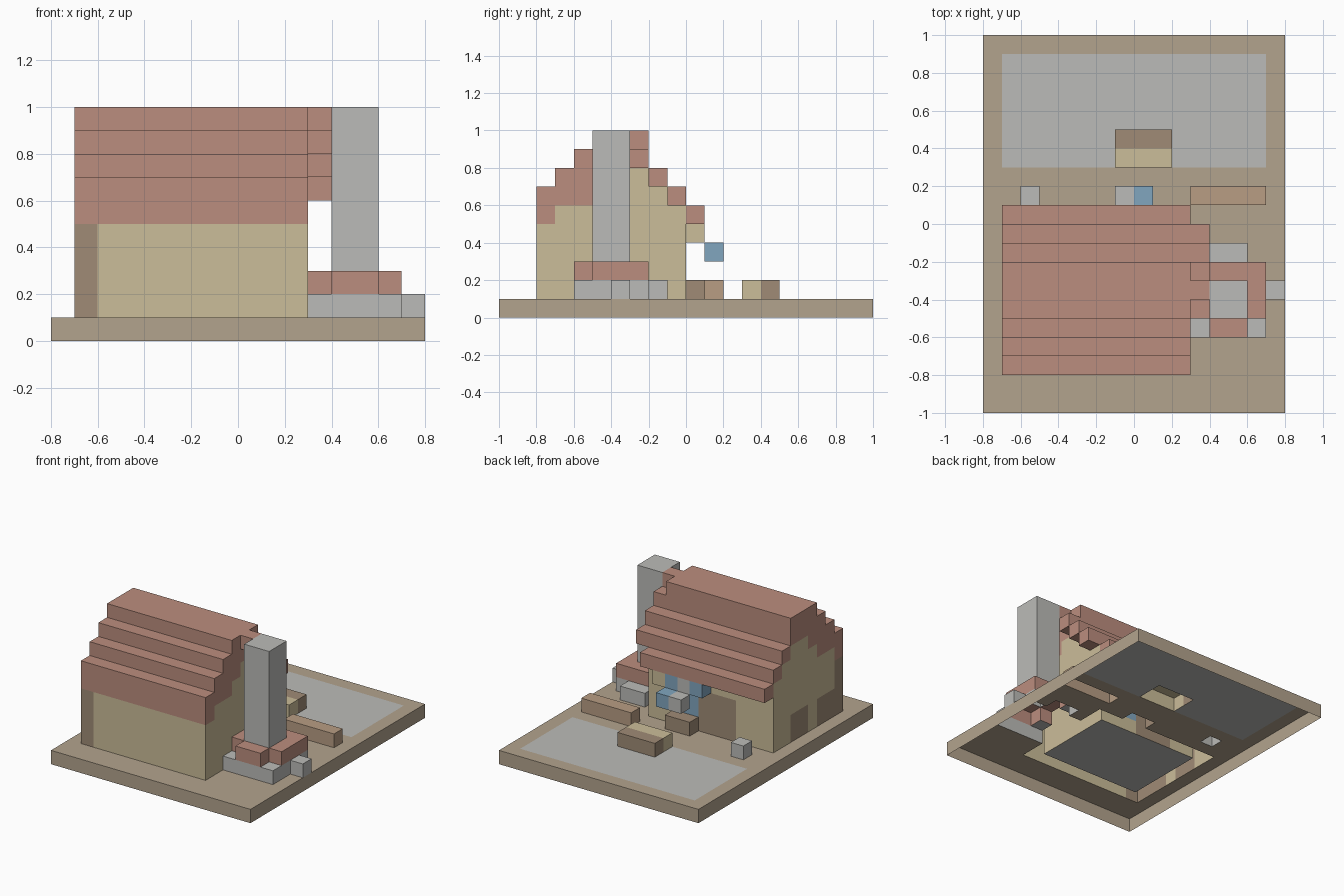
import bpy
import bmesh
from mathutils import Vector

if "Cube" in bpy.data.objects:
    bpy.data.objects.remove(bpy.data.objects["Cube"])

U = 0.1                      # block size
cells = {}                   # block position -> part name


def fill(part, x, y, z):
    """Fill a box of blocks; each range is (start, end) in block units."""
    for i in range(*x):
        for j in range(*y):
            for k in range(*z):
                cells[(i, j, k)] = part


# Ground slab, paved yard and indoor floor
fill("ground_slab", (-8, 8), (-10, 10), (0, 1))
fill("yard_paving", (-7, 7), (3, 9), (0, 1))
fill("indoor_floor", (-6, 2), (-7, -1), (0, 1))

# Front and back walls
fill("house_walls", (-7, 3), (-8, -7), (1, 5))
fill("house_walls", (-7, 3), (-1, 0), (1, 6))
# Stepped gable walls
for x in (-7, 2):
    fill("house_walls", (x, x + 1), (-8, 0), (1, 5))
    for s in range(4):
        fill("house_walls", (x, x + 1), (-7 + s, -s), (5 + s, 6 + s))

# Timber post, door and side timbers
fill("corner_post", (-7, -6), (-8, -7), (1, 5))
fill("door", (-4, -1), (-1, 0), (1, 4))
fill("side_timbers", (-7, -6), (-4, -2), (1, 3))
fill("side_timbers", (-7, -6), (-7, -5), (1, 3))
fill("window", (-1, 1), (-1, 0), (2, 4))

# Stepped roof with a side overhang on the back slope
for s in range(5):
    fill("roof", (-7, 3), (-8 + max(s - 1, 0), -6 + s - (s == 0)), (5 + s, 6 + s))
    fill("roof", (-7, 4 if s else 3), (-s, 1 - s), (5 + s, 6 + s))
fill("roof", (-7, 3), (-5, -3), (9, 10))

# Forge: stone footing, brick collar, chimney
fill("chimney_footing", (3, 7), (-6, -2), (1, 2))
fill("chimney_footing", (4, 6), (-2, -1), (1, 2))
fill("chimney_footing", (7, 8), (-4, -3), (1, 2))
fill("brick_collar", (3, 7), (-5, -2), (2, 3))
fill("brick_collar", (4, 6), (-6, -5), (2, 3))
del cells[(3, -3, 2)]
fill("chimney", (4, 6), (-5, -3), (2, 10))

# Striped awning over the window
for x in range(-2, 1):
    fill("awning_pale" if x == -1 else "awning_blue", (x, x + 1), (0, 1), (4, 5))
fill("awning_beam", (1, 2), (0, 1), (4, 5))
fill("awning_pale", (-1, 0), (1, 2), (3, 4))
fill("awning_blue", (0, 1), (1, 2), (3, 4))

# Yard furniture
fill("window_bench", (-1, 1), (0, 1), (1, 2))
fill("planter", (3, 7), (1, 2), (1, 2))
fill("table_top", (-1, 2), (3, 4), (1, 2))
fill("table_seat", (-1, 2), (4, 5), (1, 2))
fill("stone_block", (-6, -5), (1, 2), (1, 2))

TAN, WOOD, STONE = (0.60, 0.51, 0.32), (0.35, 0.26, 0.18), (0.50, 0.50, 0.48)
BRICK, BLUE, EARTH = (0.50, 0.27, 0.21), (0.22, 0.38, 0.52), (0.45, 0.37, 0.27)
COLOURS = {
    "ground_slab": EARTH, "yard_paving": STONE, "indoor_floor": STONE,
    "house_walls": TAN, "corner_post": WOOD, "door": WOOD, "side_timbers": WOOD,
    "window": BLUE, "roof": BRICK, "chimney_footing": STONE, "brick_collar": BRICK,
    "chimney": STONE, "awning_pale": STONE, "awning_blue": BLUE,
    "awning_beam": TAN, "window_bench": WOOD, "planter": (0.48, 0.34, 0.23),
    "table_top": TAN, "table_seat": WOOD, "stone_block": STONE,
}


def build(part, colour):
    """Make one object from the exposed block faces; the underside stays open."""
    bm = bmesh.new()
    for cell in [c for c, p in cells.items() if p == part]:
        for axis in range(3):
            for sign in (-1, 1):
                n = Vector((0, 0, 0))
                n[axis] = sign
                near = tuple(int(a + b) for a, b in zip(cell, n))
                if near in cells or near[2] < 0:
                    continue
                a, b = Vector((0, 0, 0)), Vector((0, 0, 0))
                a[(axis + 1) % 3] = b[(axis + 2) % 3] = 0.5
                if sign < 0:
                    a, b = b, a
                mid = Vector(cell) + Vector((0.5, 0.5, 0.5)) + n * 0.5
                bm.faces.new([bm.verts.new((mid + p) * U)
                              for p in (-a - b, a - b, a + b, b - a)])
    bmesh.ops.remove_doubles(bm, verts=bm.verts, dist=0.001)
    bmesh.ops.dissolve_limit(bm, angle_limit=0.01, verts=bm.verts, edges=bm.edges)
    mesh = bpy.data.meshes.new(part)
    bm.to_mesh(mesh)
    bm.free()
    mat = bpy.data.materials.new(part)
    mat.diffuse_color = (*colour, 1)
    mat.use_nodes = True
    mat.node_tree.nodes["Principled BSDF"].inputs["Base Color"].default_value = mat.diffuse_color
    mesh.materials.append(mat)
    bpy.context.collection.objects.link(bpy.data.objects.new(part, mesh))


for part, colour in COLOURS.items():
    build(part, colour)
